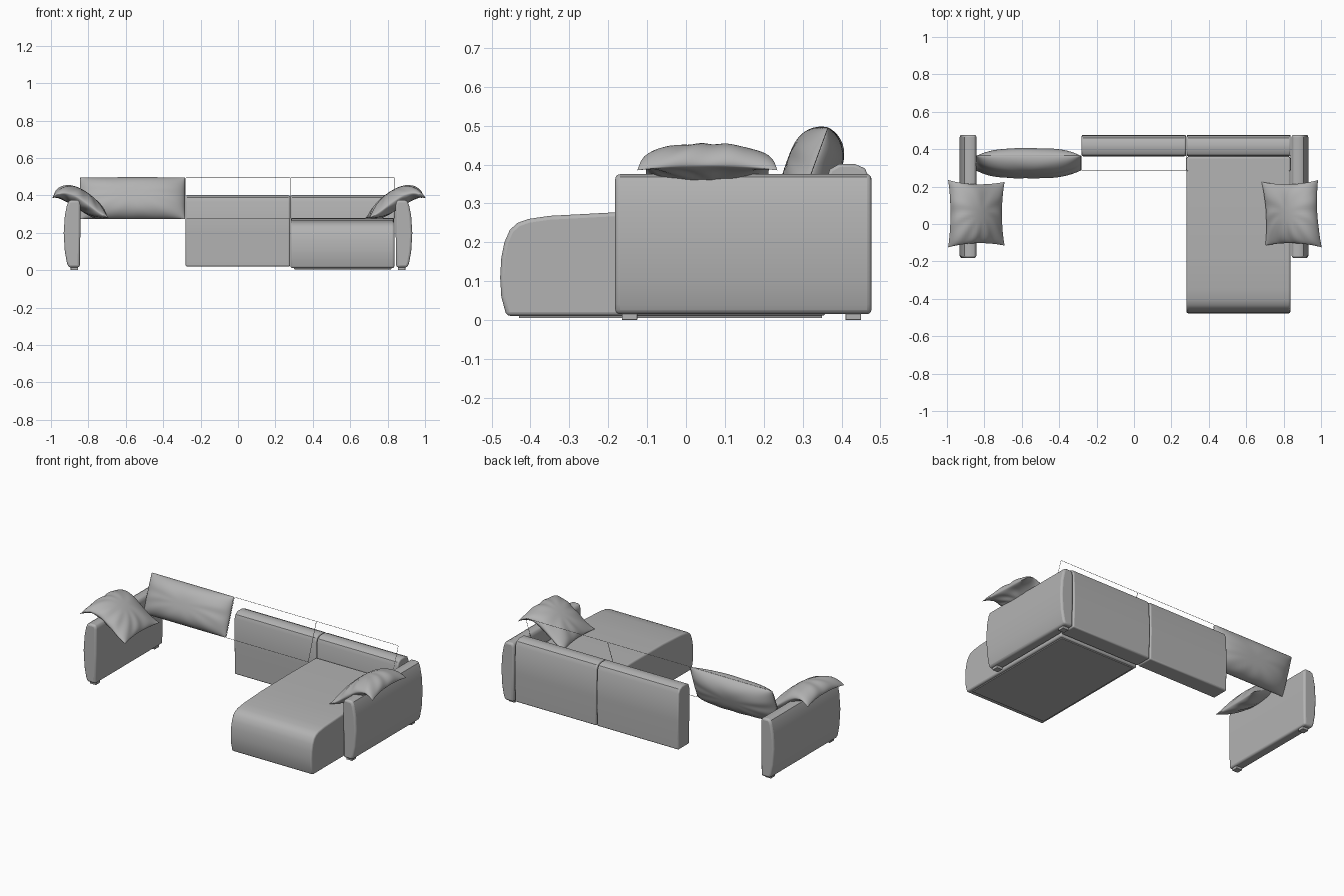
import bpy, bmesh, math
from mathutils import Vector

cube = bpy.data.objects.get("Cube")
if cube:
    bpy.data.objects.remove(cube, do_unlink=True)

fabric = bpy.data.materials.new("grey_fabric")
fabric.use_nodes = True
GREY = (0.45, 0.45, 0.45, 1)
fabric.diffuse_color = GREY
fabric.node_tree.nodes["Principled BSDF"].inputs["Base Color"].default_value = GREY


def finish(name, bm, bevel=0.0):
    """Turn a bmesh into a smooth shaded object with soft rims."""
    bmesh.ops.recalc_face_normals(bm, faces=bm.faces)
    mesh = bpy.data.meshes.new(name)
    bm.to_mesh(mesh)
    bm.free()
    mesh.materials.append(fabric)
    mesh.shade_smooth()
    mesh.set_sharp_from_angle(angle=math.radians(40))
    obj = bpy.data.objects.new(name, mesh)
    bpy.context.collection.objects.link(obj)
    if bevel:
        mod = obj.modifiers.new("soft_rim", "BEVEL")
        mod.width = bevel
        mod.segments = 3
        mod.limit_method = "ANGLE"
        mod.angle_limit = math.radians(50)
    return obj


def extrude_profile(name, profile, place, start, end, bevel):
    """Extrude a closed profile; place(a, b, t) gives the 3D point."""
    bm = bmesh.new()
    rings = [[bm.verts.new(place(a, b, t)) for a, b in profile] for t in (start, end)]
    bm.faces.new(rings[0])
    bm.faces.new(rings[1])
    n = len(profile)
    for i in range(n):
        j = (i + 1) % n
        bm.faces.new((rings[0][i], rings[0][j], rings[1][j], rings[1][i]))
    return finish(name, bm, bevel)


def box(name, lo, hi, bevel=0.002):
    rect = [(lo[0], lo[1]), (hi[0], lo[1]), (hi[0], hi[1]), (lo[0], hi[1])]
    return extrude_profile(name, rect, lambda a, b, t: (a, b, t), lo[2], hi[2], bevel)


def pillow(name, place, thick, pinch, power, wrinkle, n=40):
    """Two puffed sheets joined at the seam; place(u, v, h) maps to 3D."""
    bm = bmesh.new()
    steps = [math.sin(math.pi * (i / n - 0.5)) for i in range(n + 1)]
    for side in (1, -1):
        grid = []
        for u in steps:
            row = []
            for v in steps:
                puff = max(0, (1 - abs(u) ** power) * (1 - abs(v) ** power)) ** 0.6
                fold = math.sin(9 * math.atan2(v, u) + 4 * u + side)
                puff *= 1 + wrinkle * max(abs(u), abs(v)) ** 2 * fold
                pu = u * (1 - pinch * (1 - v * v))
                pv = v * (1 - pinch * (1 - u * u))
                row.append(bm.verts.new(place(pu, pv, side * thick * puff)))
            grid.append(row)
        for i in range(n):
            for j in range(n):
                bm.faces.new((grid[i][j], grid[i + 1][j], grid[i + 1][j + 1], grid[i][j + 1]))
    bmesh.ops.remove_doubles(bm, verts=bm.verts, dist=0.00005)
    return finish(name, bm)


# Arms with a bulging outer side, and their feet
ARM = [(0.846, 0.015), (0.843, 0.2), (0.843, 0.35), (0.847, 0.367), (0.857, 0.375),
       (0.893, 0.375), (0.906, 0.368), (0.915, 0.345), (0.926, 0.29), (0.932, 0.2),
       (0.926, 0.1), (0.915, 0.04), (0.906, 0.015)]
for side, label in ((1, "left"), (-1, "right")):
    extrude_profile(label + "_arm", ARM, lambda a, b, t: (side * a, t, b), -0.182, 0.477, 0.012)
    for y, end in ((-0.145, "front"), (0.43, "back")):
        xs = sorted((side * 0.855, side * 0.895))
        box(f"{label}_{end}_foot", (xs[0], y - 0.02, 0), (xs[1], y + 0.02, 0.02))

# Back panels with domed tops
BACK = [(0.365, 0.02), (0.362, 0.2), (0.362, 0.365), (0.37, 0.388), (0.393, 0.401),
        (0.435, 0.401), (0.46, 0.39), (0.472, 0.365), (0.477, 0.2), (0.472, 0.02)]
for name, x0, x1 in (("middle_back", -0.28, 0.278), ("left_back", 0.282, 0.838)):
    extrude_profile(name, BACK, lambda a, b, t: (t, a, b), x0, x1, 0.008)

# Long chaise seat with a rounded front edge, on a thin base
SEAT = [(-0.462, 0.011), (-0.475, 0.06), (-0.478, 0.11), (-0.475, 0.16), (-0.467, 0.2),
        (-0.453, 0.232), (-0.433, 0.25), (-0.405, 0.26), (-0.35, 0.268), (-0.18, 0.277),
        (0.1, 0.279), (0.36, 0.276), (0.36, 0.011)]
extrude_profile("chaise_seat", SEAT, lambda a, b, t: (t, a, b), 0.281, 0.836, 0.01)
box("chaise_base", (0.3, -0.43, 0.005), (0.82, 0.35, 0.02))

# Leaning back cushion
UP = Vector((0, 0.04, 0.11))
OUT = Vector((0, -0.94, 0.34))


def lean(u, v, h, x=-0.564):
    return Vector((x + 0.28 * u, 0.325, 0.385)) + UP * v + OUT * h


pillow("back_cushion", lean, 0.07, 0, 3, 0.05)

# Thin seam loops along the row of back cushions
for name, x in (("right_seam", -0.564), ("middle_seam", 0), ("left_seam", 0.559)):
    curve = bpy.data.curves.new(name, "CURVE")
    curve.dimensions = "3D"
    curve.bevel_depth = 0.0012
    curve.bevel_resolution = 1
    spline = curve.splines.new("POLY")
    corners = [(-1, -0.97), (-0.98, -1), (0.98, -1), (1, -0.97),
               (1, 0.97), (0.98, 1), (-0.98, 1), (-1, 0.97)]
    spline.points.add(len(corners) - 1)
    for point, (u, v) in zip(spline.points, corners):
        point.co = (*lean(u, v, 0, x), 1)
    spline.use_cyclic_u = True
    curve.materials.append(fabric)
    bpy.context.collection.objects.link(bpy.data.objects.new(name, curve))


# Throw pillows draped over the arms
def drape(side, skew):
    def place(u, v, h):
        s = (u + 1) / 2
        z = 0.28 + 0.115 * s + 0.35 * s ** 2 - 0.36 * s ** 3
        slope = (0.115 + 0.7 * s - 1.08 * s ** 2) / 0.3
        size = math.hypot(1, slope)
        x = 0.692 + 0.302 * s - skew * v - h * slope / size
        y = 0.055 + 0.175 * v + 0.005 * u * v
        return (side * x, y, z + h / size)
    return place


pillow("left_throw_pillow", drape(1, 0.01), 0.05, 0.1, 2.4, 0.16)
pillow("right_throw_pillow", drape(-1, 0.0), 0.05, 0.1, 2.4, 0.16)
